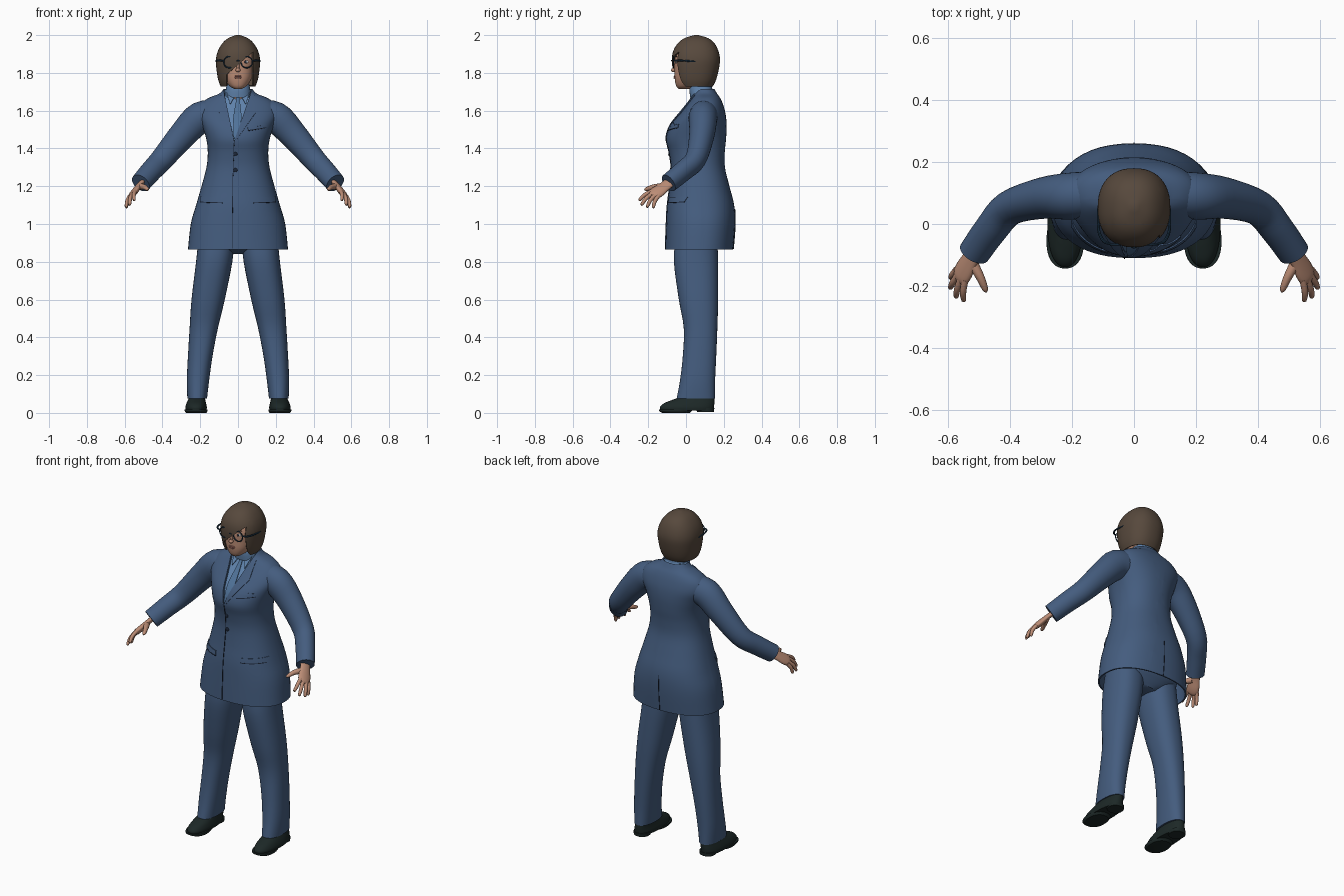
import bpy, bmesh, math
from mathutils import Vector

cube = bpy.data.objects.get("Cube")
if cube:
    bpy.data.objects.remove(cube, do_unlink=True)

P = 2.3  # roundness of the body sections


def material(name, r, g, b):
    m = bpy.data.materials.new(name)
    m.use_nodes = True
    m.diffuse_color = (r, g, b, 1)
    m.node_tree.nodes["Principled BSDF"].inputs["Base Color"].default_value = (r, g, b, 1)
    return m


SUIT = material("navy suit", .058, .108, .21)
SEAM = material("dark seam", .012, .02, .04)
SHIRT = material("blue shirt", .115, .225, .41)
TIE = material("blue tie", .08, .17, .32)
SKIN = material("skin", .5, .265, .18)
HAIR = material("brown hair", .095, .066, .046)
SHOE = material("black leather", .012, .021, .02)
FRAME = material("glasses blue", .012, .035, .065)
LIPS = material("lips", .4, .16, .13)
WHITE = material("eye white", .6, .6, .6)


def finish(bm, name, mat, thick=0, offset=-1, angle=40):
    bmesh.ops.recalc_face_normals(bm, faces=bm.faces[:])
    me = bpy.data.meshes.new(name)
    bm.to_mesh(me)
    bm.free()
    me.materials.append(mat)
    ob = bpy.data.objects.new(name, me)
    bpy.context.collection.objects.link(ob)
    bpy.ops.object.select_all(action='DESELECT')
    ob.select_set(True)
    bpy.context.view_layer.objects.active = ob
    if thick:
        mod = ob.modifiers.new("thickness", 'SOLIDIFY')
        mod.thickness, mod.offset = thick, offset
        bpy.ops.object.modifier_apply(modifier=mod.name)
    bpy.ops.object.shade_smooth_by_angle(angle=math.radians(angle))
    return ob


def smooth(rows, k=4):
    """Catmull-Rom interpolation between rows of numbers."""
    out = []
    for i in range(len(rows) - 1):
        a, b, c, d = (rows[max(0, min(len(rows) - 1, i + j))] for j in (-1, 0, 1, 2))
        for s in range(k):
            t = s / k
            out.append(tuple(q + .5 * t * (r - p + t * (2*p - 5*q + 4*r - w + t * (3*(q - r) + w - p)))
                             for p, q, r, w in zip(a, b, c, d)))
    return out + [tuple(rows[-1])]


def skin_rings(bm, rings, ends):
    vs = [[bm.verts.new(c) for c in r] for r in rings]
    n = len(vs[0])
    for a, b in zip(vs, vs[1:]):
        for i in range(n):
            bm.faces.new((a[i], a[(i + 1) % n], b[(i + 1) % n], b[i]))
    if 'a' in ends:
        bm.faces.new(vs[0])
    if 'z' in ends:
        bm.faces.new(vs[-1])


def loft(name, rows, mat, ends='az', side=1, segs=48, window=None, thick=0):
    """Stack level sections: z, centre x, half width, front y, back y."""
    bm = bmesh.new()
    rings = []
    for z, cx, rx, yf, yb in smooth(rows):
        ring = []
        for i in range(segs):
            c, s = math.cos(math.tau * i / segs), math.sin(math.tau * i / segs)
            ring.append((side * (cx + rx * math.copysign(abs(c) ** (2 / P), c)),
                         (yf + yb) / 2 + (yb - yf) / 2 * math.copysign(abs(s) ** (2 / P), s), z))
        rings.append(ring)
    skin_rings(bm, rings, ends)
    if window:  # cut an opening bounded by planes
        planes = [(Vector(p), Vector(n)) for p, n in window]
        for p, n in planes:
            bmesh.ops.bisect_plane(bm, geom=bm.verts[:] + bm.edges[:] + bm.faces[:],
                                   plane_co=p, plane_no=n, dist=1e-5)
        gone = [f for f in bm.faces if all((f.calc_center_median() - p).dot(n) > 0 for p, n in planes)]
        bmesh.ops.delete(bm, geom=gone, context='FACES')
    return finish(bm, name, mat, thick)


def tube(name, rows, mat, side=1, flat=1, hint=(0, 1, 0), segs=20):
    """Sweep an oval along x, y, z, radius rows."""
    rows = smooth(rows)
    pts = [Vector(r[:3]) for r in rows]
    bm = bmesh.new()
    rings = []
    for i, p in enumerate(pts):
        d = (pts[min(i + 1, len(pts) - 1)] - pts[max(i - 1, 0)]).normalized()
        u = Vector(hint)
        u = (u - d * u.dot(d)).normalized()
        v = d.cross(u) * flat
        ring = []
        for j in range(segs):
            a = math.tau * j / segs
            q = p + (u * math.cos(a) + v * math.sin(a)) * rows[i][3]
            ring.append((q.x * side, q.y, q.z))
        rings.append(ring)
    skin_rings(bm, rings, 'az')
    return finish(bm, name, mat)


def ball(name, at, size, mat):
    bm = bmesh.new()
    bmesh.ops.create_uvsphere(bm, u_segments=20, v_segments=12, radius=1)
    bmesh.ops.scale(bm, vec=size, verts=bm.verts[:])
    bmesh.ops.translate(bm, vec=at, verts=bm.verts[:])
    return finish(bm, name, mat)


# Jacket body with a V opening, and the shirt inside it
TORSO = [(.865, 0, .265, -.11, .25), (1, 0, .25, -.105, .26), (1.1, 0, .222, -.1, .255),
         (1.2, 0, .193, -.087, .23), (1.3, 0, .167, -.08, .206), (1.38, 0, .16, -.09, .205),
         (1.45, 0, .168, -.105, .212), (1.52, 0, .19, -.085, .215), (1.58, 0, .212, -.04, .21),
         (1.63, 0, .2, 0, .197), (1.665, 0, .16, .025, .182), (1.69, 0, .1, .038, .165),
         (1.715, 0, .076, .045, .15)]
FINE = smooth(TORSO)
loft("jacket_body", TORSO, SUIT, ends='', thick=.008,
     window=[((-.02, 0, 1.44), (.26, 0, .055)), ((-.02, 0, 1.44), (-.26, 0, .09)), ((0, .08, 0), (0, -1, 0))])
loft("shirt_body", [(z, cx, rx - .012, yf + .012, yb - .012) for z, cx, rx, yf, yb in TORSO if z > 1.35], SHIRT)
loft("shirt_collar", [(1.67, 0, .072, .022, .148), (1.71, 0, .065, .018, .14), (1.738, 0, .06, .022, .136)], SHIRT)


def body_y(x, z, side=-1):
    """Depth of the jacket surface at x, z."""
    i = max(j for j in range(len(FINE) - 1) if j == 0 or FINE[j][0] <= z)
    a, b = FINE[i], FINE[i + 1]
    t = (z - a[0]) / (b[0] - a[0])
    rx, yf, yb = (a[k] + (b[k] - a[k]) * t for k in (2, 3, 4))
    u = min(abs(x) / rx, .98)
    return (yf + yb) / 2 + side * (yb - yf) / 2 * (1 - u ** P) ** (1 / P)


def along(line, t):
    f = t * (len(line) - 1)
    i = min(int(f), len(line) - 2)
    return Vector(line[i]).lerp(Vector(line[i + 1]), f - i)


def plate(name, a, b, mat, lift=.003, side=-1, n=16, m=5):
    """Thin plate that follows the jacket between two x, z lines."""
    bm = bmesh.new()
    grid = []
    for i in range(n + 1):
        p, q = along(a, i / n), along(b, i / n)
        row = [p.lerp(q, j / m) for j in range(m + 1)]
        grid.append([bm.verts.new((v.x, body_y(v.x, v.y, side) + side * lift, v.y)) for v in row])
    for r, s in zip(grid, grid[1:]):
        for j in range(m):
            bm.faces.new((r[j], r[j + 1], s[j + 1], s[j]))
    return finish(bm, name, mat, .004, 0)


# Lapels, collar points, tie, pockets, seams and buttons
plate("right_lapel", [(-.072, 1.685), (-.054, 1.6), (-.02, 1.44)], [(-.092, 1.68), (-.1, 1.59), (-.026, 1.44)], SUIT)
plate("left_lapel", [(.066, 1.685), (.036, 1.6), (-.02, 1.44)], [(.09, 1.68), (.094, 1.59), (-.012, 1.44)], SUIT)
for s, label in ((1, "left"), (-1, "right")):
    plate(label + "_collar_point", [(.006 * s, 1.695), (.04 * s, 1.635)], [(.06 * s, 1.695), (.043 * s, 1.637)],
          SHIRT, lift=.001)
    plate(label + "_pocket_flap", [(.085 * s, 1.14), (.2 * s, 1.145)], [(.085 * s, 1.112), (.2 * s, 1.117)], SUIT)
    plate(label + "_pocket_seam", [(.083 * s, 1.114), (.2 * s, 1.118)], [(.083 * s, 1.11), (.2 * s, 1.114)], SEAM, .004)
plate("tie", [(-.014, 1.695), (-.009, 1.66), (-.026, 1.56), (-.022, 1.45)],
      [(.014, 1.695), (.009, 1.66), (.02, 1.56), (-.012, 1.45)], TIE, lift=-.004)
plate("breast_pocket", [(.05, 1.515), (.15, 1.53)], [(.055, 1.495), (.15, 1.51)], SUIT)
plate("breast_pocket_seam", [(.055, 1.497), (.15, 1.512)], [(.055, 1.493), (.15, 1.508)], SEAM, .004)
plate("pocket_square", [(.06, 1.515), (.085, 1.54), (.11, 1.53), (.14, 1.528)],
      [(.06, 1.512), (.085, 1.514), (.11, 1.518), (.14, 1.525)], SUIT, .004)
plate("front_seam", [(-.022, 1.44), (-.03, 1.2), (-.032, .87)], [(-.019, 1.44), (-.027, 1.2), (-.029, .87)], SEAM, .001)
plate("back_vent", [(-.0015, 1.08), (-.0015, .868)], [(.0015, 1.08), (.0015, .868)], SEAM, .001, side=1)
for z in (1.37, 1.285):
    ball("button", (-.014, body_y(-.014, z) - .002, z), (.011, .004, .011), SEAM)

# Hips, neck and head
loft("trouser_hips", [(.84, 0, .06, .02, .14), (.875, 0, .17, -.05, .17), (.93, 0, .215, -.07, .2),
                      (1.05, 0, .2, -.07, .2)], SUIT)
loft("neck", [(1.66, 0, .058, .035, .13), (1.72, 0, .053, .03, .128), (1.8, 0, .058, .01, .13)], SKIN)
loft("head", [(1.716, 0, .022, -.04, .02), (1.732, 0, .047, -.052, .06), (1.77, 0, .072, -.06, .1),
              (1.82, 0, .083, -.061, .13), (1.87, 0, .086, -.061, .14), (1.93, 0, .07, -.035, .12),
              (1.96, 0, .03, 0, .08)], SKIN)
ball("nose_tip", (0, -.066, 1.815), (.013, .013, .011), SKIN)
ball("nose_bridge", (0, -.06, 1.836), (.008, .011, .03), SKIN)
ball("upper_lip", (0, -.0605, 1.782), (.021, .005, .004), LIPS)
ball("lower_lip", (0, -.06, 1.774), (.018, .006, .005), LIPS)

# Bob hair with a fringe swept across the right eye
loft("hair", [(1.728, 0, .092, -.045, .142), (1.76, 0, .104, -.06, .158), (1.81, 0, .113, -.07, .172),
              (1.87, 0, .117, -.075, .18), (1.92, 0, .105, -.066, .17), (1.96, 0, .08, -.04, .148),
              (1.985, 0, .05, -.005, .115), (2, 0, .01, .045, .065)], HAIR, ends='z', thick=.01,
     window=[((-.062, 0, 0), (1, 0, 0)), ((.082, 0, 0), (-1, 0, 0)), ((0, 0, 0), (0, -1, 0)),
             ((.085, 0, 1.915), (.125, 0, -.147))])

# Glasses bridge
tube("glasses_bridge", [(-.016, -.066, 1.86, .003), (0, -.076, 1.865, .003), (.016, -.066, 1.86, .003)], FRAME, segs=8)

FINGERS = {"index": ((.545, -.18, 1.175), (.55, -.25, 1.125)),
           "middle": ((.558, -.176, 1.163), (.575, -.238, 1.1)),
           "ring": ((.568, -.163, 1.153), (.594, -.208, 1.088)),
           "little": ((.573, -.147, 1.147), (.592, -.175, 1.085))}

for s, label in ((1, "left"), (-1, "right")):
    # Eye, brow, glasses rim and temple
    ball(label + "_eye", (.04 * s, -.052, 1.858), (.016, .006, .008), WHITE)
    ball(label + "_iris", (.04 * s, -.0565, 1.858), (.006, .003, .007), SEAM)
    ball(label + "_brow", (.042 * s, -.052, 1.886), (.02, .005, .003), HAIR)
    bpy.ops.mesh.primitive_torus_add(major_radius=.03, minor_radius=.0032, major_segments=32, minor_segments=8,
                                     location=(.046 * s, -.066, 1.857), rotation=(math.pi / 2, 0, 0))
    rim = bpy.context.object
    rim.name = label + "_glasses_rim"
    rim.data.materials.append(FRAME)
    bpy.ops.object.shade_smooth_by_angle(angle=1)
    tube(label + "_glasses_temple", [(.076, -.064, 1.865, .004), (.098, -.055, 1.865, .005), (.114, -.02, 1.865, .005),
                                     (.115, .05, 1.86, .004)], FRAME, s, segs=8)

    # Sleeve
    tube(label + "_sleeve", [(.11, .1, 1.575, .07), (.2, .09, 1.563, .076), (.29, .084, 1.475, .067),
                             (.4, .052, 1.345, .056), (.46, -.015, 1.28, .052), (.515, -.092, 1.217, .049)],
         SUIT, s, flat=1.1, segs=32)

    # Hand with fingers and thumb
    tube(label + "_palm", [(.505, -.08, 1.225, .032), (.527, -.112, 1.2, .032), (.547, -.148, 1.172, .038),
                           (.56, -.172, 1.156, .034), (.566, -.183, 1.148, .018)],
         SKIN, s, flat=.45, hint=(.03, .04, -.03))
    for finger, (base, tip) in FINGERS.items():
        a, b = Vector(base), Vector(tip)
        mid = a.lerp(b, .5) + Vector((.004, -.004, .004))
        near = a.lerp(b, .93)
        tube(label + "_" + finger + "_finger", [(*a, .011), (*mid, .0105), (*near, .008), (*b, .002)], SKIN, s, segs=12)
    tube(label + "_thumb", [(.522, -.125, 1.198, .018), (.497, -.17, 1.196, .014), (.481, -.208, 1.185, .01),
                            (.477, -.22, 1.18, .003)], SKIN, s, segs=12, hint=(0, 0, 1))

    # Trouser leg
    loft(label + "_trouser_leg", [(.92, .115, .095, -.055, .165), (.8, .126, .096, -.064, .17), (.6, .158, .088, -.038, .17),
                                  (.45, .181, .075, -.012, .166), (.3, .2, .065, -.017, .16),
                                  (.17, .212, .059, -.032, .154), (.075, .216, .052, -.05, .153)], SUIT, side=s)

    # Shoe with sole and heel
    loft(label + "_shoe", [(.012, .222, .055, -.135, .145), (.03, .222, .057, -.138, .148), (.05, .221, .052, -.118, .15),
                           (.068, .219, .046, -.075, .15), (.085, .217, .042, -.03, .15), (.115, .216, .036, 0, .148)],
         SHOE, side=s)
    loft(label + "_sole", [(0, .222, .054, -.125, .02), (.009, .222, .06, -.142, .03), (.018, .222, .06, -.143, .04)],
         SHOE, side=s)
    loft(label + "_heel", [(.005, .22, .044, .06, .148), (.025, .22, .046, .05, .15)], SHOE, side=s)
